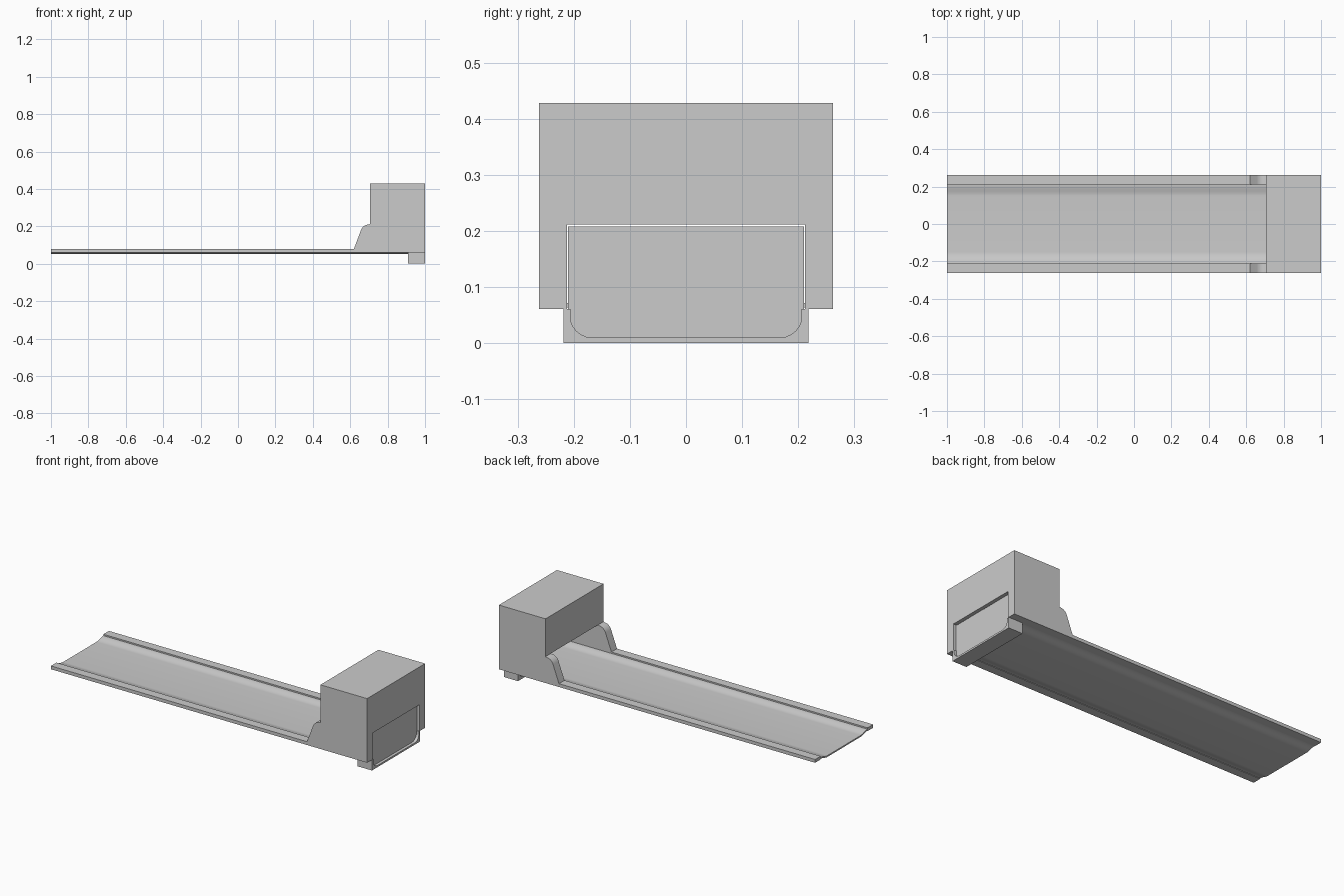
import bpy, bmesh, math

if "Cube" in bpy.data.objects:
    bpy.data.objects.remove(bpy.data.objects["Cube"])

def extrude(name, pts, vec, place, smooth=False):
    """Extrude a closed 2D profile; place maps a profile point to 3D."""
    bm = bmesh.new()
    face = bm.faces.new([bm.verts.new(place(p)) for p in pts])
    new = bmesh.ops.extrude_face_region(bm, geom=[face])['geom']
    bmesh.ops.translate(bm, vec=vec, verts=[v for v in new if isinstance(v, bmesh.types.BMVert)])
    bmesh.ops.recalc_face_normals(bm, faces=bm.faces)
    me = bpy.data.meshes.new(name)
    bm.to_mesh(me)
    bm.free()
    ob = bpy.data.objects.new(name, me)
    bpy.context.collection.objects.link(ob)
    if smooth:
        bpy.ops.object.select_all(action='DESELECT')
        ob.select_set(True)
        bpy.context.view_layer.objects.active = ob
        bpy.ops.object.shade_smooth_by_angle(angle=math.radians(35))
    return ob

def along_x(name, pts, x0, x1, smooth=False):
    return extrude(name, pts, (x1 - x0, 0, 0), lambda p: (x0, p[0], p[1]), smooth)

def rect(a0, b0, a1, b1):
    return [(a0, b0), (a1, b0), (a1, b1), (a0, b1)]

def sheet(half, thick):
    """Closed section of a thin sheet from its right half (y, z), mirrored."""
    top = [(-y, z) for y, z in reversed(half)] + half
    return top + [(y, z - thick) for y, z in reversed(top)]

def s_curve(y0, z0, y1, z1, n=8):
    return [(y0 + (y1 - y0) * i / n,
             z0 + (z1 - z0) * (1 - math.cos(math.pi * i / n)) / 2) for i in range(n + 1)]

# Long bed with softly curved edges
along_x("bed", sheet(s_curve(0.15, 0.06, 0.212, 0.072), 0.008), -1, 0.91, True)

# Side rails and the cheeks that rise into the head block
W = 0.262
cheek = [(-1, 0.061), (1, 0.061), (1, 0.212), (0.705, 0.212)]
cheek += [(0.70 - 0.045 * math.sin(a), 0.165 + 0.045 * math.cos(a))
          for a in [math.radians(d) for d in range(0, 73, 12)]]
cheek += [(0.62, 0.08), (-1, 0.08)]
for side, y in (("front", -W), ("back", 0.212)):
    extrude(side + "_rail", cheek, (0, 0.05, 0), lambda p, y=y: (p[0], y, p[1]), True)

# Head block bridging the cheeks
along_x("head_block", rect(-W, 0.212, W, 0.428), 0.705, 1)

# Recessed end panel
along_x("end_panel", rect(-0.21, 0.002, 0.21, 0.208), 0.972, 0.984)

# Short catch tray under the end
lip = [(0.15, 0.012)] + [(0.178 + 0.04 * math.sin(a), 0.052 - 0.04 * math.cos(a))
                         for a in [math.radians(d) for d in range(0, 91, 15)]]
inner = [(0.206, 0.052)] + [(0.178 + 0.028 * math.sin(a), 0.04 - 0.04 * math.cos(a))
                            for a in [math.radians(d) for d in (75, 50, 25, 0)]]
along_x("catch_floor", rect(-0.218, 0, 0.218, 0.01), 0.91, 1)
for side, s in (("front", -1), ("back", 1)):
    # tray side walls
    wall = [(0.206, 0.0), (0.218, 0.0), (0.218, 0.061), (0.206, 0.061)]
    along_x(side + "_catch_wall", [(s * y, z) for y, z in wall], 0.91, 1)
    # rounded inner fillets
    fillet = [(0.207, 0.009), (0.207, 0.05)]
    fillet += [(0.207 - 0.04 * (1 - math.cos(a)), 0.05 - 0.04 * math.sin(a))
               for a in [math.radians(d) for d in range(15, 91, 15)]]
    along_x(side + "_catch_fillet", [(s * y, z) for y, z in fillet], 0.91, 1, True)
